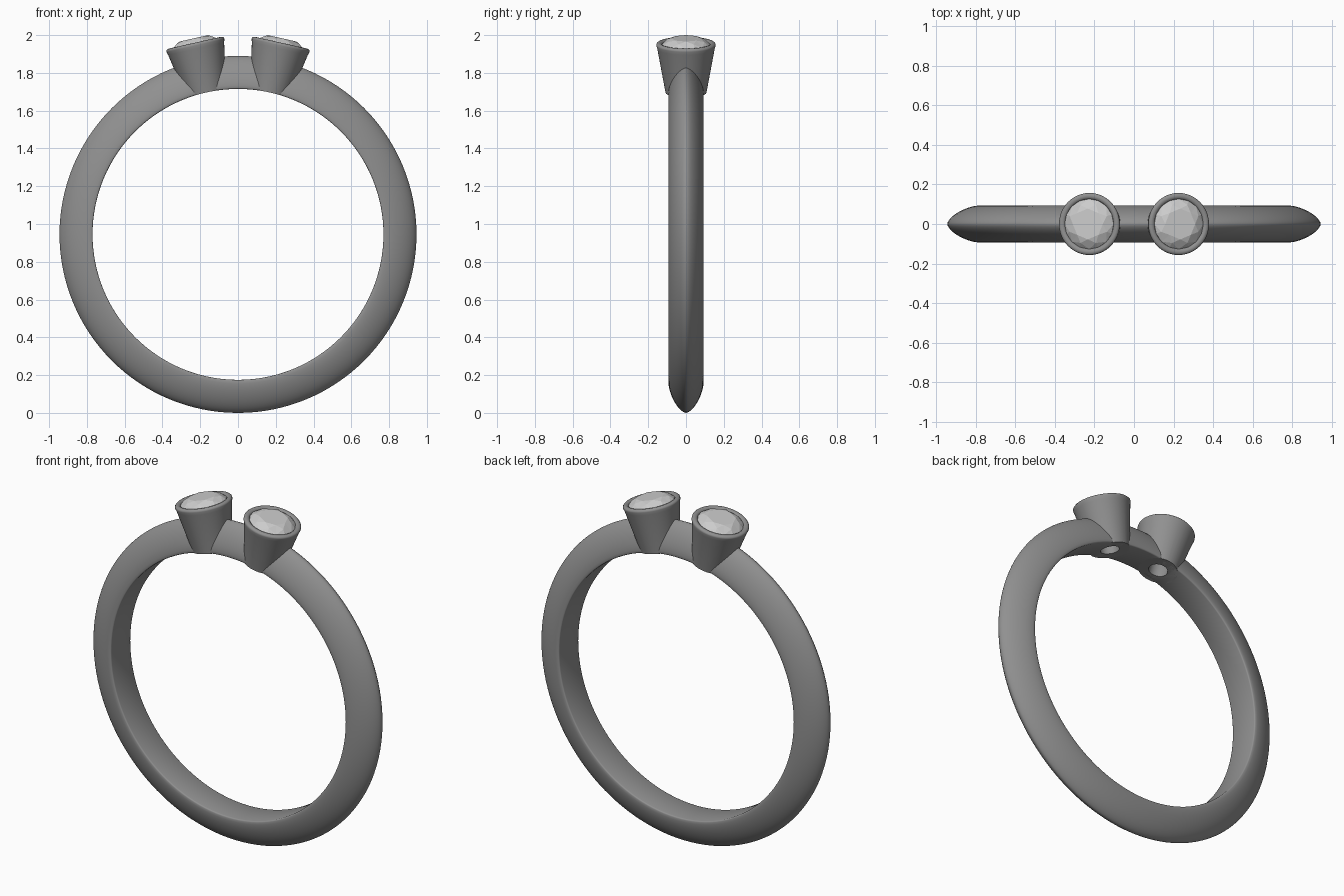
import bpy, bmesh, math
from mathutils import Matrix

if "Cube" in bpy.data.objects:
    bpy.data.objects.remove(bpy.data.objects["Cube"])

CENTRE_Z = 0.945
R_IN, R_OUT, HALF_W = 0.77, 0.945, 0.093
TILT = math.radians(12.7)


def material(name, value):
    mat = bpy.data.materials.new(name)
    mat.diffuse_color = (value, value, value, 1)
    mat.use_nodes = True
    mat.node_tree.nodes["Principled BSDF"].inputs["Base Color"].default_value = mat.diffuse_color
    return mat


METAL = material("metal", 0.28)
STONE = material("stone", 0.8)


def make_object(name, bm, mat=None):
    bmesh.ops.recalc_face_normals(bm, faces=bm.faces)
    mesh = bpy.data.meshes.new(name)
    bm.to_mesh(mesh)
    bm.free()
    mesh.materials.append(mat or METAL)
    ob = bpy.data.objects.new(name, mesh)
    bpy.context.collection.objects.link(ob)
    return ob


def lathe(name, profile, steps, matrix):
    """Spin a closed (radius, height) profile around z, then place it."""
    bm = bmesh.new()
    rings = []
    for i in range(steps):
        a = 2 * math.pi * i / steps
        rings.append([bm.verts.new((r * math.cos(a), r * math.sin(a), h)) for r, h in profile])
    n = len(profile)
    for i in range(steps):
        p, q = rings[i], rings[(i + 1) % steps]
        for j in range(n):
            k = (j + 1) % n
            bm.faces.new((p[j], q[j], q[k], p[k]))
    bm.transform(matrix)
    return make_object(name, bm)


def cutter(name, radius, z0, z1, matrix, steps):
    bm = bmesh.new()
    bmesh.ops.create_cone(bm, cap_ends=True, segments=steps, radius1=radius, radius2=radius,
                          depth=z1 - z0, matrix=matrix @ Matrix.Translation((0, 0, (z0 + z1) / 2)))
    ob = make_object(name, bm)
    ob.hide_render = True
    return ob


def activate(ob):
    bpy.ops.object.select_all(action='DESELECT')
    ob.select_set(True)
    bpy.context.view_layer.objects.active = ob


def subtract(ob, tool):
    mod = ob.modifiers.new("cut", 'BOOLEAN')
    mod.operation = 'DIFFERENCE'
    mod.solver = 'EXACT'
    mod.object = tool
    activate(ob)
    bpy.ops.object.modifier_apply(modifier=mod.name)


def smooth(ob, deg=50):
    activate(ob)
    bpy.ops.object.shade_smooth_by_angle(angle=math.radians(deg))


def gem(name, matrix):
    """Round brilliant: table, crown kites, girdle, pavilion."""
    bm = bmesh.new()

    def ring(n, r, h, off=0.0):
        return [bm.verts.new((r * math.cos(2 * math.pi * (i + off) / n),
                              r * math.sin(2 * math.pi * (i + off) / n), h)) for i in range(n)]
    table = ring(8, 0.078, 1.064)
    mid = ring(8, 0.104, 1.053, 0.5)
    top = ring(16, 0.127, 1.032)
    low = ring(16, 0.127, 1.026)
    culet = bm.verts.new((0, 0, 0.92))
    bm.faces.new(table)
    for i in range(8):
        k = (i + 1) % 8
        g0, g1, g2 = top[2 * i], top[2 * i + 1], top[(2 * i + 2) % 16]
        bm.faces.new((table[i], mid[i], table[k]))
        bm.faces.new((mid[i], g0, g1))
        bm.faces.new((mid[i], g1, g2))
        bm.faces.new((table[i], g0, mid[i]))
        bm.faces.new((table[k], mid[i], g2))
    for i in range(16):
        k = (i + 1) % 16
        bm.faces.new((top[i], low[i], low[k], top[k]))
        bm.faces.new((low[i], culet, low[k]))
    bm.transform(matrix)
    return make_object(name, bm, STONE)


centre = Matrix.Translation((0, 0, CENTRE_Z))
ring_axis = centre @ Matrix.Rotation(math.pi / 2, 4, 'X')

# band: flat inside with softened edges, short flat sides, narrow domed outside
SIDE = 0.79
dome = []
for i in range(-14, 15):
    u = 1 - (abs(i) / 14) ** 1.6
    y = HALF_W * max(0.0, 1 - u ** 1.5) ** 0.62
    dome.append((SIDE + (R_OUT - SIDE) * u, math.copysign(y, i) if i else 0.0))
soft = [(R_IN + 0.007, HALF_W), (R_IN + 0.002, HALF_W - 0.002), (R_IN, HALF_W - 0.007)]
inside = soft + [(r, -y) for r, y in reversed(soft)]
band = lathe("band", inside + dome, 128, ring_axis)

# finger-hole tool trims the bezels flush with the inside of the band
finger = cutter("finger_cutter", R_IN, -0.5, 0.5, ring_axis, 128)

# tapered cup with rounded rim, stone seat and open culet hole
cup = [(0.052, 0.74), (0.103, 0.74), (0.152, 1.008), (0.157, 1.025), (0.1565, 1.032),
       (0.151, 1.038), (0.142, 1.040), (0.132, 1.038), (0.126, 1.032), (0.124, 1.02),
       (0.052, 0.91)]
for side, s in (("left", -1), ("right", 1)):
    place = centre @ Matrix.Rotation(s * TILT, 4, 'Y')
    hole = cutter(side + "_hole_cutter", 0.06, 0.70, 1.0, place, 48)
    subtract(band, hole)
    bpy.data.objects.remove(hole)
    bezel = lathe(side + "_bezel", cup, 64, place)
    subtract(bezel, finger)
    smooth(bezel)
    gem(side + "_stone", place)

bpy.data.objects.remove(finger)
smooth(band)
